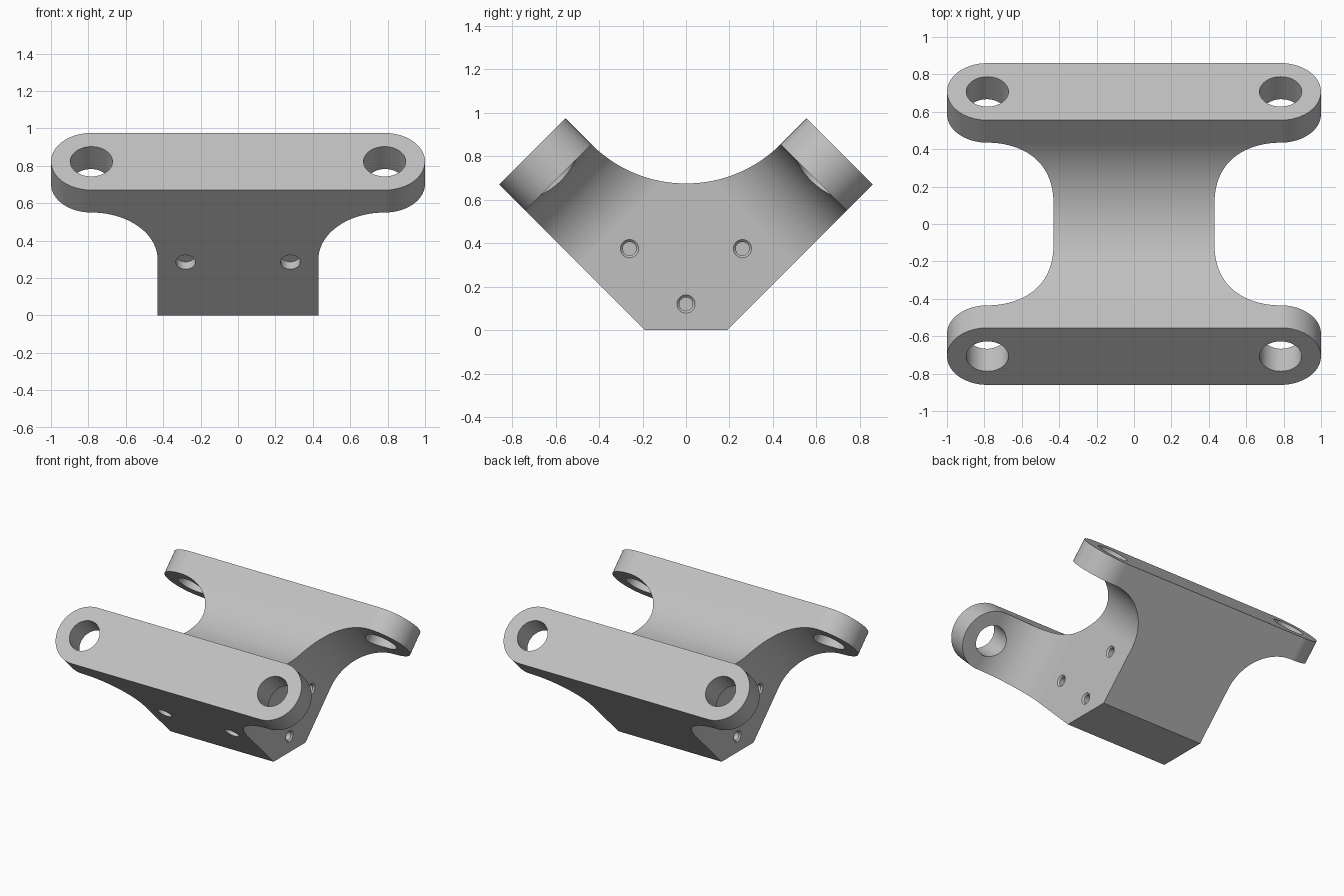
import bpy, bmesh, math
from mathutils import Matrix, Vector

cube = bpy.data.objects.get("Cube")
if cube:
    bpy.data.objects.remove(cube, do_unlink=True)

WEB = 0.43                  # half width of the central web
TIP = 0.784                 # x of the lug centres
LUG_R = 0.2157              # rounding radius of the flange ends
FILLET = TIP - WEB
FLANGE_IN, FLANGE_OUT = 0.912, 1.082   # flange faces measured along the arm
ARM_MID, ARM_OUTER = -0.0813, 0.1344   # centre line and outer face across the arm
D = math.sqrt(0.5)


def arc(cx, cy, r, a0, a1, steps):
    angles = [math.radians(a0 + (a1 - a0) * i / steps) for i in range(steps + 1)]
    return [(cx + r * math.cos(a), cy + r * math.sin(a)) for a in angles]


def frame(u, v, w):
    """Matrix whose columns are three axes."""
    return Matrix((u, v, w)).transposed()


def prism(name, outline, axes, lo, hi):
    """Extrude a 2D outline between two levels of a local frame."""
    bm = bmesh.new()
    rings = [[bm.verts.new(axes @ Vector((u, v, w))) for u, v in outline] for w in (lo, hi)]
    bm.faces.new(rings[0])
    bm.faces.new(rings[1])
    n = len(outline)
    for i in range(n):
        j = (i + 1) % n
        bm.faces.new((rings[0][i], rings[0][j], rings[1][j], rings[1][i]))
    bmesh.ops.recalc_face_normals(bm, faces=bm.faces)
    mesh = bpy.data.meshes.new(name)
    bm.to_mesh(mesh)
    bm.free()
    obj = bpy.data.objects.new(name, mesh)
    bpy.context.collection.objects.link(obj)
    return obj


def cone(name, centre, axis, r1, r2, depth):
    """Round cutter centred on a point, from r1 to r2 along its axis."""
    mesh = bpy.data.meshes.new(name)
    bm = bmesh.new()
    turn = Vector((0, 0, 1)).rotation_difference(axis).to_matrix().to_4x4()
    bmesh.ops.create_cone(bm, cap_ends=True, segments=48, radius1=r1, radius2=r2,
                          depth=depth, matrix=Matrix.Translation(centre) @ turn)
    bm.to_mesh(mesh)
    bm.free()
    obj = bpy.data.objects.new(name, mesh)
    bpy.context.collection.objects.link(obj)
    return obj


def combine(target, cutter, operation="DIFFERENCE"):
    cutter.hide_render = True
    mod = target.modifiers.new("cut", "BOOLEAN")
    mod.operation, mod.solver, mod.object = operation, "EXACT", cutter
    bpy.context.view_layer.objects.active = target
    bpy.ops.object.modifier_apply(modifier=mod.name)
    bpy.data.objects.remove(cutter, do_unlink=True)


# Side profile: flat foot, two sloping arms and a round cradle between them
profile = [(-0.19, 0), (0.19, 0), (0.86, 0.67), (0.555, 0.975)]
profile += arc(0, 1.291, 0.616, -45, -135, 48)
profile += [(-0.555, 0.975), (-0.86, 0.67)]
YZX = frame((0, 1, 0), (0, 0, 1), (1, 0, 0))
bracket = prism("bracket", profile, YZX, -1.05, 1.05)

for side in (-1, 1):
    # Waist: the space beside the web, filleted into both flanges
    waist = []
    for k, inset in ((1, 0), (-1, 0.0004)):
        axes = frame((side, 0, 0), (0, k * D, D), (0, k * D, -D))
        outline = [(WEB - inset, -1 - inset)]
        outline += arc(TIP, FLANGE_IN - FILLET, FILLET, 180, 90, 28)
        outline[1] = (WEB - inset, outline[1][1])
        outline += [(1.2 + inset, FLANGE_IN), (1.2 + inset, -1 - inset)]
        waist.append(prism("waist_cutter", outline, axes, -2, 2))
    combine(waist[0], waist[1], "INTERSECT")
    combine(bracket, waist[0])

    for k in (-1, 1):
        along, across = Vector((0, k * D, D)), Vector((0, k * D, -D))
        # Rounded flange end
        outline = arc(TIP, ARM_MID, LUG_R, 90, -90, 48)
        outline += [(TIP, -0.5), (1.2, -0.5), (1.2, 0.4), (TIP, 0.4)]
        axes = frame((side, 0, 0), along, across) @ frame((1, 0, 0), (0, 0, 1), (0, 1, 0))
        combine(bracket, prism("corner_cutter", outline, axes, FLANGE_IN - 0.02, 1.3))
        # Bolt hole
        centre = Vector((side * TIP, 0, 0)) + along * 1.0 + across * ARM_MID
        combine(bracket, cone("bolt_cutter", centre, along, 0.113, 0.113, 0.4))

    # Countersunk screw holes in the web
    for y, z in ((-0.26, 0.375), (0.26, 0.375), (0, 0.12)):
        axis = Vector((side, 0, 0))
        combine(bracket, cone("screw_cutter", Vector((side * 0.39, y, z)), axis, 0.031, 0.031, 0.2))
        combine(bracket, cone("sink_cutter", Vector((side * WEB, y, z)), axis, 0.03, 0.054, 0.024))

    # Shallow round pocket in the front slope
    across = Vector((0, -D, -D))
    centre = Vector((side * 0.28, 0, 0)) + Vector((0, -D, D)) * 0.537 + across * ARM_OUTER
    combine(bracket, cone("pocket_cutter", centre, across, 0.053, 0.053, 0.11))

# Material and shading
grey = bpy.data.materials.new("light grey")
grey.use_nodes = True
colour = (0.53, 0.53, 0.53, 1)
grey.diffuse_color = colour
grey.node_tree.nodes["Principled BSDF"].inputs["Base Color"].default_value = colour
bracket.data.materials.clear()
bracket.data.materials.append(grey)
for face in bracket.data.polygons:
    face.material_index = 0

bpy.ops.object.select_all(action="DESELECT")
bracket.select_set(True)
bpy.context.view_layer.objects.active = bracket
bpy.ops.object.shade_smooth_by_angle(angle=math.radians(25))
weighted = bracket.modifiers.new("even shading", "WEIGHTED_NORMAL")
weighted.keep_sharp = True
